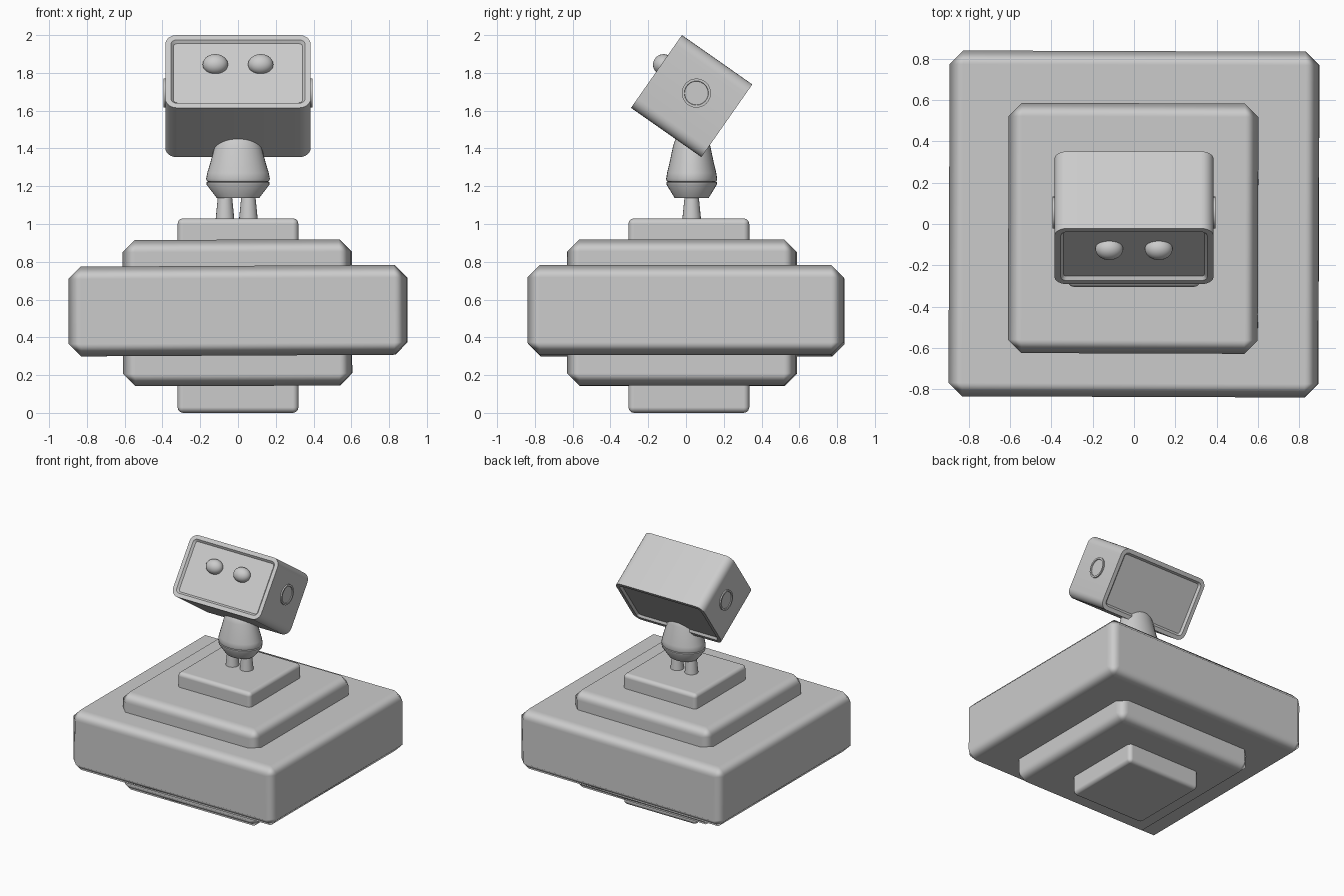
import bpy, bmesh, math
from mathutils import Matrix, Vector

if "Cube" in bpy.data.objects:
    bpy.data.objects.remove(bpy.data.objects["Cube"])


def finish(name, bm, angle=40):
    bmesh.ops.recalc_face_normals(bm, faces=bm.faces)
    me = bpy.data.meshes.new(name)
    bm.to_mesh(me)
    bm.free()
    ob = bpy.data.objects.new(name, me)
    bpy.context.collection.objects.link(ob)
    bpy.ops.object.select_all(action='DESELECT')
    ob.select_set(True)
    bpy.context.view_layer.objects.active = ob
    bpy.ops.object.shade_smooth_by_angle(angle=math.radians(angle))
    return ob


def slab(name, size, centre, bevel, segments, tilt=(0, 0)):
    bm = bmesh.new()
    bmesh.ops.create_cube(bm, size=1)
    bmesh.ops.scale(bm, vec=size, verts=bm.verts)
    ob = finish(name, bm, 60)
    ob.location = centre
    ob.rotation_euler = (0, math.radians(tilt[0]), math.radians(tilt[1]))
    m = ob.modifiers.new("bevel", 'BEVEL')
    m.width, m.segments, m.harden_normals = bevel, segments, True
    return ob


def lathe(name, profile, centre, squash=1.0, steps=32):
    bm = bmesh.new()
    rings = []
    for r, z in profile:
        rings.append([bm.verts.new((centre[0] + r * math.cos(t), centre[1] + squash * r * math.sin(t), z))
                      for t in (2 * math.pi * i / steps for i in range(steps))])
    for a, b in zip(rings, rings[1:]):
        for i in range(steps):
            j = (i + 1) % steps
            bm.faces.new((a[i], a[j], b[j], b[i]))
    bm.faces.new(rings[0])
    bm.faces.new(rings[-1])
    return finish(name, bm, 35)


# Stepped pedestal: three nested blocks
slab("pedestal_outer", (1.79, 1.675, 0.475), (0, 0, 0.541), 0.066, 1, (-0.3, -0.2))
slab("pedestal_middle", (1.21, 1.212, 0.774), (-0.003, -0.021, 0.53), 0.065, 1, (-0.2, -0.2))
slab("pedestal_inner", (0.64, 0.64, 1.03), (0, 0.015, 0.515), 0.03, 3)

# Legs
for side, x in (("left", -0.069), ("right", 0.055)):
    lathe(side + "_leg", [(0.05, 1.02), (0.036, 1.16)], (x, 0.03), steps=20)

# Body: hips below a thin groove, tapering torso above
lathe("hips", [(0.112, 1.137), (0.166, 1.208), (0.168, 1.221), (0.15, 1.224)], (0, 0.03), 0.8)
lathe("torso", [(0.15, 1.22), (0.164, 1.226), (0.169, 1.238), (0.163, 1.27), (0.145, 1.33),
                (0.124, 1.41), (0.108, 1.45), (0.08, 1.475), (0.03, 1.485)], (0, 0.03), 0.8)

# Head: tilted box, rounded around its front profile, framed front and back
HEAD = Matrix.Translation((0, 0.03, 1.677)) @ Matrix.Rotation(math.radians(-35), 4, 'X')
bm = bmesh.new()
bmesh.ops.create_cube(bm, size=1)
bmesh.ops.scale(bm, vec=(0.77, 0.455, 0.47), verts=bm.verts)
long_edges = [e for e in bm.edges if abs(e.verts[0].co.y - e.verts[1].co.y) > 0.1]
bmesh.ops.bevel(bm, geom=long_edges, offset=0.06, segments=6, profile=0.5, affect='EDGES')
bm.normal_update()
for sign in (-1, 1):
    panel = [f for f in bm.faces if f.normal.y * sign > 0.9]
    bmesh.ops.inset_region(bm, faces=panel, thickness=0.03, depth=0, use_even_offset=True)
    bmesh.ops.inset_region(bm, faces=panel, thickness=0.014, depth=-0.016, use_even_offset=True)
finish("head", bm, 35).matrix_world = HEAD

# Eyes
for side, x in (("left", -0.12), ("right", 0.12)):
    bm = bmesh.new()
    bmesh.ops.create_uvsphere(bm, u_segments=32, v_segments=16, radius=1)
    bmesh.ops.scale(bm, vec=(0.067, 0.053, 0.055), verts=bm.verts)
    finish(side + "_eye", bm).matrix_world = HEAD @ Matrix.Translation((x, -0.22, 0.051))

# Round side caps with a shallow dish
for side, s in (("left", -1), ("right", 1)):
    bm = bmesh.new()
    bmesh.ops.create_cone(bm, cap_ends=True, segments=32, radius1=0.077, radius2=0.077, depth=0.04)
    bm.normal_update()
    top = [f for f in bm.faces if f.normal.z > 0.9]
    bmesh.ops.inset_region(bm, faces=top, thickness=0.013, depth=0)
    bmesh.ops.inset_region(bm, faces=top, thickness=0.002, depth=-0.006)
    finish(side + "_side_cap", bm).matrix_world = (
        Matrix.Translation((s * 0.375, 0.055, 1.693)) @ Matrix.Rotation(s * math.pi / 2, 4, 'Y'))
